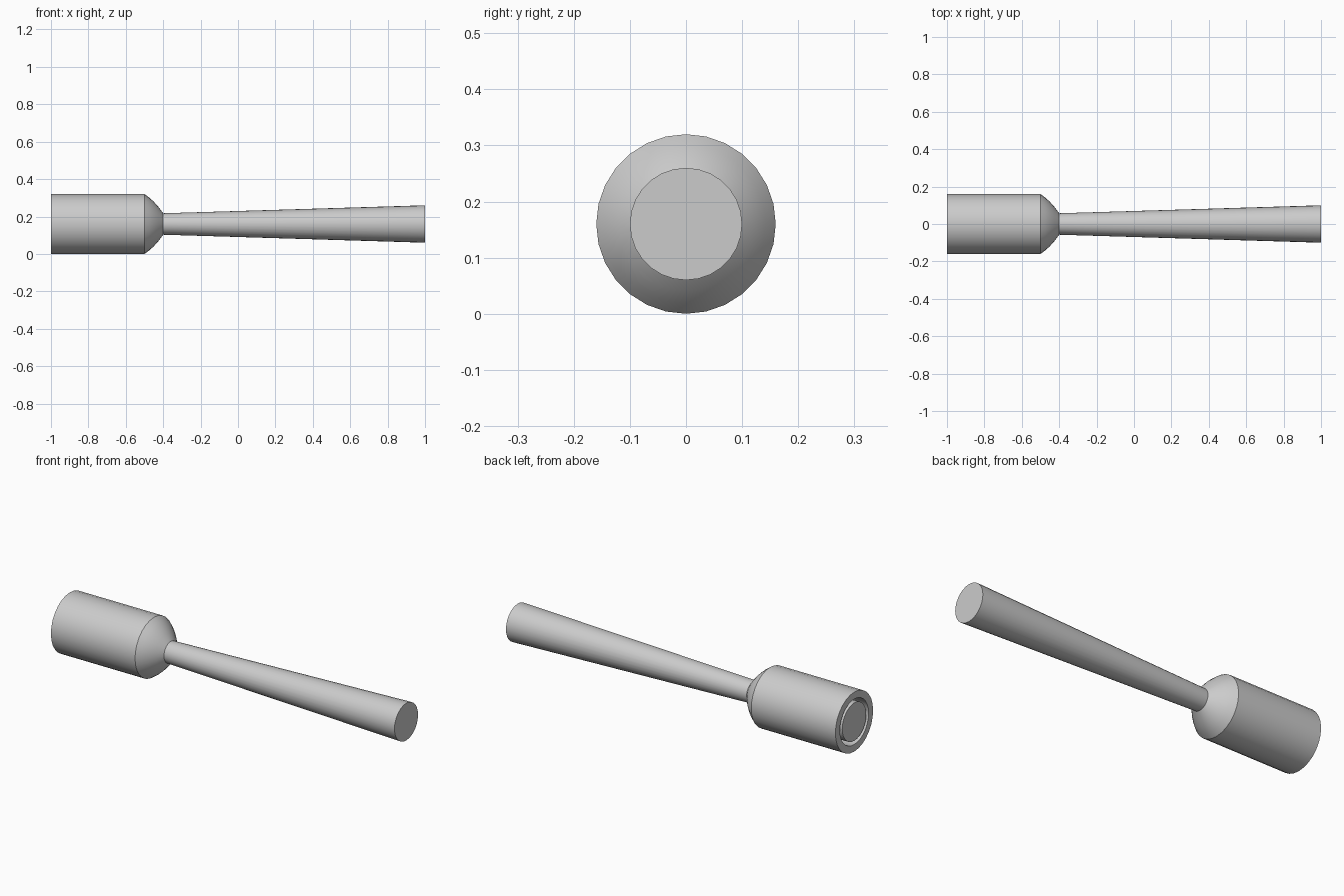
import bpy, bmesh, math
from mathutils import Matrix, Vector

cube = bpy.data.objects.get("Cube")
if cube:
    bpy.data.objects.remove(cube)

SIDES = 28
AXIS_Z = 0.16

grey = bpy.data.materials.new("light grey metal")
grey.use_nodes = True
colour = (0.6, 0.6, 0.6, 1)
grey.diffuse_color = colour
grey.node_tree.nodes["Principled BSDF"].inputs["Base Color"].default_value = colour


def lathe(name, profile):
    """Spin (x, radius) points around the long axis; ends on the axis are closed."""
    bm = bmesh.new()
    verts = [bm.verts.new((x, 0, r)) for x, r in profile]
    edges = [bm.edges.new(pair) for pair in zip(verts, verts[1:])]
    bmesh.ops.spin(bm, geom=verts + edges, cent=(0, 0, 0), axis=(1, 0, 0),
                   angle=math.tau, steps=SIDES, use_duplicate=False)
    bmesh.ops.remove_doubles(bm, verts=bm.verts, dist=1e-5)
    bmesh.ops.recalc_face_normals(bm, faces=bm.faces)
    mesh = bpy.data.meshes.new(name)
    bm.to_mesh(mesh)
    bm.free()
    obj = bpy.data.objects.new(name, mesh)
    obj.location.z = AXIS_Z
    bpy.context.collection.objects.link(obj)
    mesh.materials.append(grey)
    bpy.ops.object.select_all(action="DESELECT")
    obj.select_set(True)
    bpy.context.view_layer.objects.active = obj
    bpy.ops.object.shade_smooth_by_angle(angle=math.radians(25))
    return obj


# Chamber: open-ended tube with a rounded shoulder closing onto the throat
lathe("chamber", [(-0.55, 0), (-0.55, 0.122), (-1, 0.122), (-1, 0.16), (-0.5, 0.16),
                  (-0.475, 0.142), (-0.45, 0.119), (-0.425, 0.091), (-0.4, 0.057),
                  (-0.4, 0)])

# Core: solid cylinder inside the chamber, leaving a ring-shaped gap
lathe("inner_core", [(-1, 0), (-1, 0.102), (-0.55, 0.102), (-0.55, 0)])

# Nozzle: slim cone flaring toward its closed end
lathe("nozzle", [(-0.41, 0), (-0.41, 0.057), (1, 0.1), (1, 0)])
